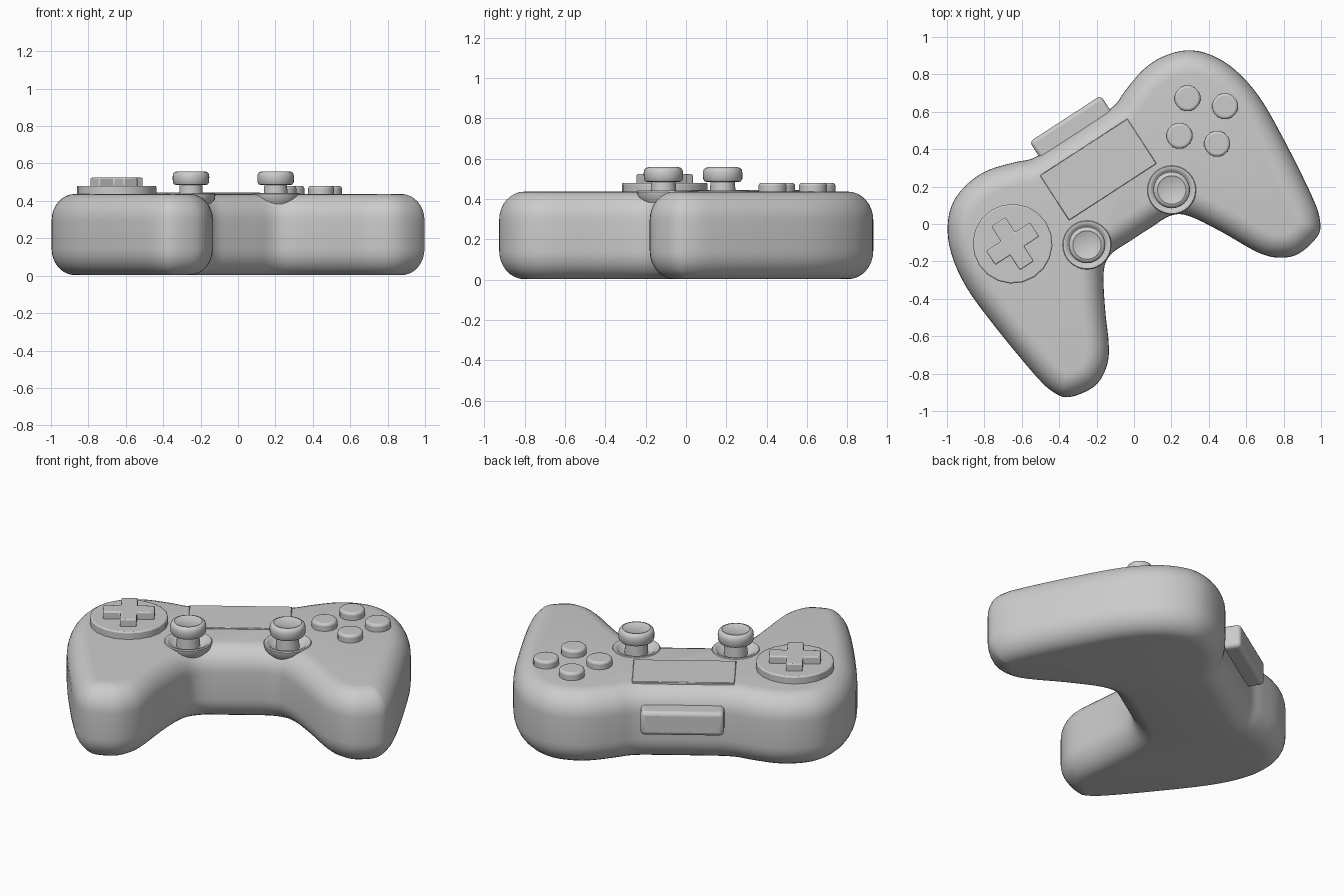
import bpy, bmesh, math
from mathutils import Matrix, Vector

if "Cube" in bpy.data.objects:
    bpy.data.objects.remove(bpy.data.objects["Cube"])

# Whole pad is modelled straight, then turned on the table
PLACE = Matrix.Translation((-0.025, 0.035, 0)) @ Matrix.Rotation(math.radians(33), 4, 'Z')


def finish(name, bm, bevel=0.0, segs=3, angle=40, smooth=True):
    bmesh.ops.recalc_face_normals(bm, faces=bm.faces[:])
    me = bpy.data.meshes.new(name)
    bm.to_mesh(me)
    bm.free()
    ob = bpy.data.objects.new(name, me)
    bpy.context.collection.objects.link(ob)
    ob.matrix_world = PLACE
    if bevel:
        m = ob.modifiers.new("bevel", 'BEVEL')
        m.width, m.segments, m.limit_method = bevel, segs, 'ANGLE'
        m.angle_limit = math.radians(40)
    if smooth:
        bpy.ops.object.select_all(action='DESELECT')
        ob.select_set(True)
        bpy.context.view_layer.objects.active = ob
        bpy.ops.object.shade_smooth_by_angle(angle=math.radians(angle))
    return ob


def loft(rings):
    bm = bmesh.new()
    vr = [[bm.verts.new(p) for p in r] for r in rings]
    n = len(vr[0])
    for a, b in zip(vr, vr[1:]):
        for i in range(n):
            j = (i + 1) % n
            bm.faces.new((a[i], a[j], b[j], b[i]))
    bm.faces.new(vr[0][::-1])
    bm.faces.new(vr[-1])
    return bm


def lathe(name, x, y, profile, sides=32, **kw):
    rings = [[(x + r * math.cos(2 * math.pi * i / sides),
               y + r * math.sin(2 * math.pi * i / sides), z) for i in range(sides)]
             for r, z in profile]
    return finish(name, loft(rings), **kw)


def box(name, lo, hi, **kw):
    x0, y0, z0 = lo
    x1, y1, z1 = hi
    rings = [[(x0, y0, z), (x1, y0, z), (x1, y1, z), (x0, y1, z)] for z in (z0, z1)]
    return finish(name, loft(rings), **kw)


# Body: mirrored outline, smoothed, then lofted with rounded edges
half = [(0.10, 0.54), (0.255, 0.545), (0.35, 0.58), (0.49, 0.622), (0.615, 0.624),
        (0.743, 0.583), (0.838, 0.493), (0.904, 0.355), (0.934, 0.16), (0.920, -0.10),
        (0.882, -0.43), (0.848, -0.565), (0.79, -0.632), (0.653, -0.656),
        (0.55, -0.613), (0.471, -0.525), (0.37, -0.33), (0.27, -0.165),
        (0.19, -0.112), (0.07, -0.108)]
ctrl = [Vector(p) for p in half] + [Vector((-x, y)) for x, y in reversed(half)]
n = len(ctrl)
curve = []
for i in range(n):
    p0, p1, p2, p3 = (ctrl[(i + k) % n] for k in (-1, 0, 1, 2))
    for s in range(4):
        t = s / 4
        curve.append(0.5 * (2 * p1 + (p2 - p0) * t + (2 * p0 - 5 * p1 + 4 * p2 - p3) * t * t
                            + (3 * p1 - p0 - 3 * p2 + p3) * t ** 3))
n = len(curve)
inward = []
for i in range(n):
    d = (curve[(i + 1) % n] - curve[i - 1]).normalized()
    inward.append(Vector((d.y, -d.x)))
for _ in range(8):
    inward = [(inward[i - 1] + 2 * inward[i] + inward[(i + 1) % n]).normalized() for i in range(n)]

H, RX, RZ = 0.437, 0.125, 0.14
steps = [i / 8 * math.pi / 2 for i in range(9)]
prof = [(RX * (1 - math.sin(a)), 0.003 + RZ * (1 - math.cos(a))) for a in steps]
prof += [(RX * (1 - math.cos(a)), H - RZ * (1 - math.sin(a))) for a in steps]
rings = [[(*(p + q * ins), z) for p, q in zip(curve, inward)] for ins, z in prof]
body = finish("body", loft(rings), angle=50)

# Thumbsticks with dished sockets
for side, sx in (("left", -0.27), ("right", 0.27)):
    cutter = lathe(side + "_socket_cutter", sx, 0, [(0.115, 0.40), (0.115, 0.6)], smooth=False)
    cutter.hide_render = True
    cutter.hide_set(True)
    m = body.modifiers.new("socket", 'BOOLEAN')
    m.operation, m.object, m.solver = 'DIFFERENCE', cutter, 'EXACT'
    lathe(side + "_stick_socket", sx, 0,
          [(0.07, 0.358), (0.09, 0.362), (0.128, 0.41), (0.131, 0.436), (0.127, 0.442),
           (0.115, 0.442), (0.105, 0.435), (0.085, 0.415), (0.05, 0.41)])
    lathe(side + "_stick_neck", sx, 0, [(0.065, 0.40), (0.06, 0.50)])
    lathe(side + "_stick_cap", sx, 0,
          [(0.075, 0.484), (0.09, 0.488), (0.097, 0.50), (0.098, 0.53), (0.095, 0.545),
           (0.088, 0.554), (0.076, 0.558), (0.07, 0.554)])

# Touch panel and rear bar
box("touch_panel", (-0.279, 0.162, 0.38), (0.279, 0.449, 0.444), bevel=0.003, segs=1)
box("rear_bar", (-0.227, 0.45, 0.205), (0.227, 0.63, 0.345), bevel=0.022)

# Direction pad: disc plus cross
PX, PY = -0.60, 0.222
lathe("pad_disc", PX, PY, [(0.213, 0.40), (0.213, 0.481)], sides=20, bevel=0.008, segs=2, angle=30)
L, W = 0.14, 0.045
cross = [(L, -W), (L, W), (W, W), (W, L), (-W, L), (-W, W),
         (-L, W), (-L, -W), (-W, -W), (-W, -L), (W, -L), (W, -W)]
finish("pad_cross", loft([[(PX + x, PY + y, z) for x, y in cross] for z in (0.46, 0.524)]),
       bevel=0.007, segs=2)

# Four face buttons
for k in range(4):
    a = k * math.pi / 2
    lathe("face_button_%d" % (k + 1), 0.608 + 0.145 * math.cos(a), 0.22 + 0.145 * math.sin(a),
          [(0.07, 0.41), (0.07, 0.481)], sides=16, bevel=0.014, angle=30)
